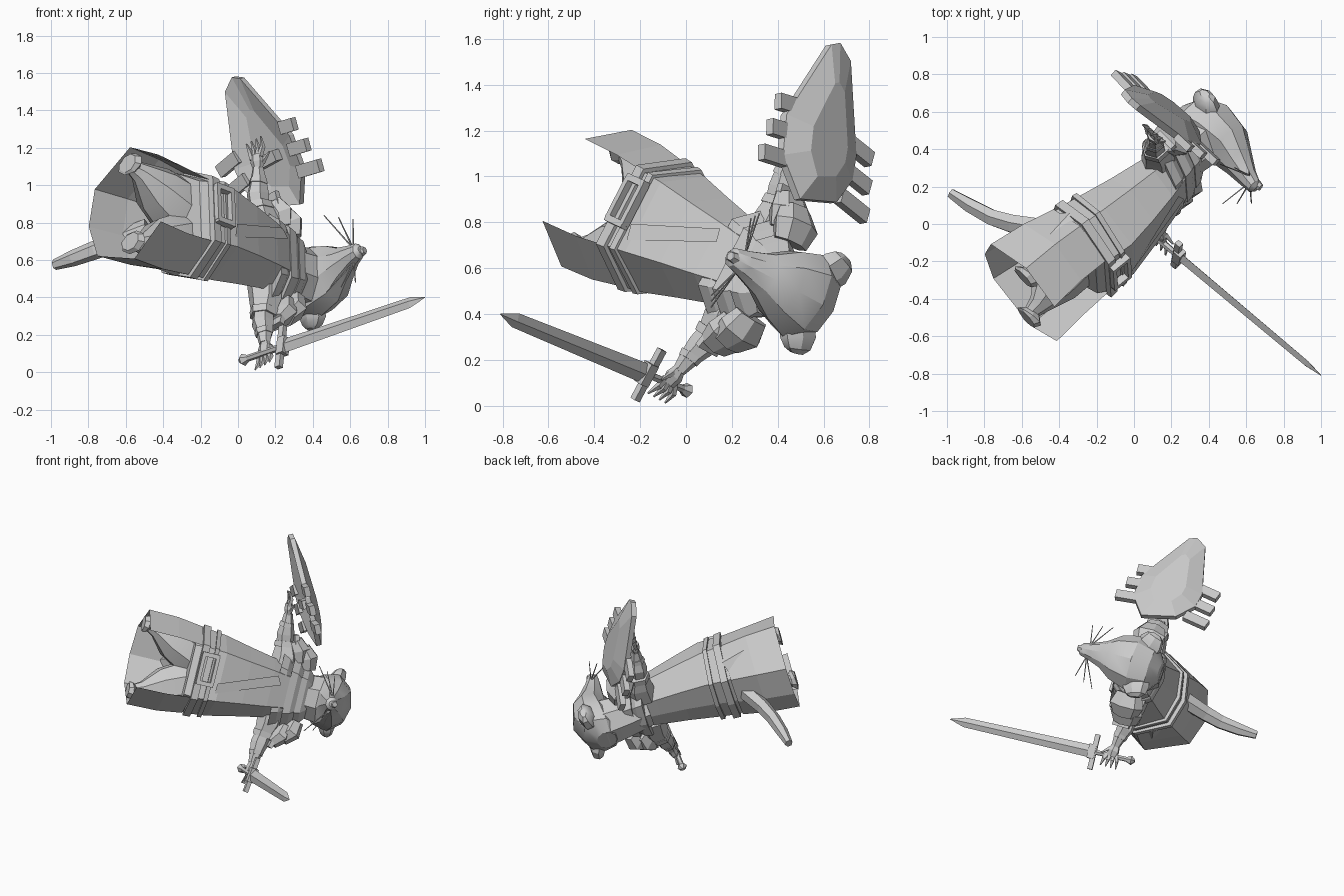
import bpy, math
from mathutils import Vector, Matrix

if "Cube" in bpy.data.objects:
    bpy.data.objects.remove(bpy.data.objects["Cube"])

# Body frame: local x = left side, -y = facing, z = feet to head
FWD = Vector((.66, -.65, .36)).normalized()
UP = Vector((.74, .6, -.28)).normalized()
SIDE = UP.cross(FWD)
ORIGIN = Vector((-.593, -.347, .882))
BODY = Matrix((SIDE, -FWD, UP)).transposed().to_4x4()
BODY.translation = ORIGIN

grey = bpy.data.materials.new("plain grey")
grey.diffuse_color = (.6, .6, .6, 1)
grey.use_nodes = True
grey.node_tree.nodes["Principled BSDF"].inputs["Base Color"].default_value = grey.diffuse_color


def make(name, verts, faces, smooth=False):
    me = bpy.data.meshes.new(name)
    me.from_pydata([BODY @ Vector(v) for v in verts], [], faces)
    me.materials.append(grey)
    ob = bpy.data.objects.new(name, me)
    bpy.context.collection.objects.link(ob)
    bpy.context.view_layer.objects.active = ob
    ob.select_set(True)
    bpy.ops.object.mode_set(mode='EDIT')
    bpy.ops.mesh.select_all(action='SELECT')
    bpy.ops.mesh.normals_make_consistent(inside=False)
    bpy.ops.object.mode_set(mode='OBJECT')
    if smooth:
        bpy.ops.object.shade_smooth_by_angle(angle=math.radians(30))
    ob.select_set(False)
    return ob


def loft(name, rings, closed=True, caps=True, smooth=False):
    n = len(rings[0])
    verts = [p for r in rings for p in r]
    faces = [(i*n+j, i*n+(j+1) % n, (i+1)*n+(j+1) % n, (i+1)*n+j)
             for i in range(len(rings)-1) for j in range(n if closed else n-1)]
    if caps and closed:
        faces += [tuple(range(n)), tuple(range(len(verts)-n, len(verts)))]
    return make(name, verts, faces, smooth)


def limb(name, pts, radii, n=6, flat=1.0, smooth=False):
    """Tapered tube along a path; flat squashes it across."""
    pts = [Vector(p) for p in pts]
    rings = []
    for i, p in enumerate(pts):
        d = (pts[min(i+1, len(pts)-1)] - pts[max(i-1, 0)]).normalized()
        ref = Vector((0, 0, 1)) if abs(d.z) < .8 else Vector((0, 1, 0))
        a = d.cross(ref).normalized()
        b = d.cross(a)
        rings.append([p + radii[i]*(a*math.cos(t) + b*flat*math.sin(t))
                      for t in (2*math.pi*(k+.5)/n for k in range(n))])
    return loft(name, rings, smooth=smooth)


def block(name, c, ax, size):
    c = Vector(c)
    sx, sy, sz = (Vector(a).normalized()*s/2 for a, s in zip(ax, size))
    v = [c + i*sx + j*sy + k*sz for k in (-1, 1) for j in (-1, 1) for i in (-1, 1)]
    return make(name, v, [(0, 1, 3, 2), (4, 5, 7, 6), (0, 1, 5, 4),
                          (2, 3, 7, 6), (0, 2, 6, 4), (1, 3, 7, 5)])


def section(z, rx, yf, yb, tilt=0):
    half = [(.6*rx, yf), (rx, yf*.2), (.6*rx, yb*.8)]
    pts = half + [(0, yb)] + [(-x, y) for x, y in reversed(half)]
    return [(x, y, z + tilt*y) for x, y in pts]


XYZ = ((1, 0, 0), (0, 1, 0), (0, 0, 1))

# Open robe skirt and torso
loft("robe_skirt", [section(-.012, .335, -.275, .295), section(.2, .33, -.255, .26),
                    section(.38, .305, -.25, .215)], closed=False)
loft("torso", [section(.33, .29, -.22, .2), section(.42, .30, -.26, .2),
               section(.55, .285, -.265, .175), section(.74, .245, -.225, .145),
               section(.92, .21, -.18, .125), section(1.08, .17, -.13, .11)])
# Belt, thin upper band and buckle frame
loft("belt", [section(z, r, -r*.87, r*.7, .06) for z, r in
              ((.39, .30), (.39, .322), (.44, .318), (.44, .29))])
loft("upper_band", [section(z, r, -r*.9, r*.66, .1) for z, r in
                    ((.49, .28), (.49, .31), (.52, .305), (.52, .28))])
for s in (-1, 1):
    block("buckle_side", (.1*s-.03, -.29, .44), XYZ, (.03, .04, .12))
    block("buckle_bar", (-.03, -.29, .44 + .05*s), XYZ, (.2, .04, .025))
# Coat overlap down the chest
make("coat_overlap", [(.12, -.27, .53), (.05, -.29, .53), (-.1, -.19, .95), (-.04, -.2, .98)],
     [(0, 1, 2, 3)])

# Layered collar mantle
for z, r, h in ((.99, .27, .1), (1.07, .25, .1), (1.15, .21, .08)):
    loft("mantle_layer", [section(z, r-.03, -.6*r+.03, .66*r-.03, .2),
                          section(z, r, -.6*r, .66*r, .2),
                          section(z+h*.5, r*.93, -.56*r, .63*r, .2),
                          section(z+h, r*.7, -.42*r, .52*r, .2)])

# Neck and head
limb("neck", [(0, .02, 1.0), (0, .04, 1.15), (0, .05, 1.32)], [.14, .155, .175], 8, smooth=True)
head = [(.21, 1.32, .08, .07), (.15, 1.345, .17, .13), (.03, 1.375, .205, .155),
        (-.11, 1.385, .165, .125), (-.21, 1.36, .1, .09), (-.32, 1.33, .06, .055),
        (-.38, 1.32, .045, .04), (-.40, 1.32, .02, .02)]
loft("head", [[(rx*math.cos(t), y, z + rz*math.sin(t)) for t in
               (math.tau*k/9 + math.pi/2 for k in range(9))] for y, z, rx, rz in head], smooth=True)
limb("nose", [(0, -.38, 1.335), (0, -.41, 1.34)], [.03, .02])

for s in (-1, 1):
    # Broad low ears and whiskers
    limb("ear", [(.1*s, .07, 1.38), (.17*s, .1, 1.41), (.215*s, .115, 1.42), (.235*s, .12, 1.42)],
         [.09, .095, .07, .035], 7, .6, True)
    for k in range(3):
        limb("whisker", [(.04*s, -.33, 1.33), ((.19+.02*k)*s, -.37+.06*k, 1.30-.05*k)],
             [.005, .003], 4)

    # Breeches legs and flat paws
    limb("leg", [(.235*s, -.04, -.01), (.215*s, -.04, .07), (.165*s, -.02, .2), (.11*s, 0, .36)],
         [.035, .06, .135, .17], 8, smooth=True)
    limb("foot", [(.235*s, -.05, -.03), (.235*s, -.05, -.012), (.23*s, -.04, .02)],
         [.05, .063, .035], 8, 1.3)

    # Sleeve, forearm, cuff bands and elbow guard
    limb("upper_sleeve", [(.12*s, .02, 1.0), (.24*s, .02, 1.0), (.33*s, .02, .98)],
         [.1, .09, .065])
    limb("forearm", [(.3*s, .02, .98), (.39*s, .01, .965), (.46*s, -.01, .955), (.53*s, -.02, .945)],
         [.055, .062, .045, .03])
    limb("cuff", [(.3*s, .02, .985), (.34*s, .02, .98)], [.08, .075])
    limb("wrist_band", [(.44*s, -.005, .955), (.47*s, -.01, .955)], [.054, .048])
    block("elbow_guard", (.35*s, -.01, 1.045), ((1, 0, -.3*s), (0, 1, 0), (.3*s, 0, 1)),
          (.1, .12, .03))
    # Two stacked shoulder plates
    for x, z, r in ((.3, 1.09, .12), (.26, 1.155, .125)):
        limb("shoulder_plate", [(x*s-.08*s, .01, z+.02), (x*s, .01, z), (x*s+.06*s, .01, z-.05)],
             [r*.75, r, r*.72], 7, .6)
    # Palm and clawed fingers
    limb("palm", [(.52*s, -.02, .945), (.56*s, -.025, .94), (.6*s, -.03, .93)],
         [.03, .045, .035], 6, .7)
    for k in range(4):
        y = -.075 + .032*k
        limb("finger", [(.58*s, y*.6-.01, .93), (.63*s, y, .935), (.68*s, y*1.2, .91)],
             [.016, .015, .004], 4)
    limb("thumb", [(.55*s, -.05, .95), (.6*s, -.1, .96)], [.016, .005], 4)

# Tail
inv = BODY.inverted()
tail = [(-.48, -.03, .76), (-.65, 0, .70), (-.76, .035, .655), (-.88, .1, .61), (-.98, .165, .575)]
limb("tail", [inv @ Vector(p) for p in tail], [.065, .058, .052, .045, .03], 6, .9)

# Sword: pommel, grip, cross guard and tapered blade
pommel, tip = inv @ Vector((.01, .02, .06)), inv @ Vector((1, -.81, .4))
d = (tip - pommel).normalized()
at = lambda t: pommel + d*t
limb("pommel", [at(0), at(.025), at(.06)], [.012, .034, .018])
limb("grip", [at(.04), at(.3)], [.018, .018])
wide = (Vector((1, 0, -.1)) - d*d.dot(Vector((1, 0, -.1)))).normalized()
thin = d.cross(wide)
block("cross_guard", at(.295), (wide, thin, d), (.25, .03, .035))
block("guard_collar", at(.31), (wide, thin, d), (.1, .05, .05))
loft("blade", [[at(t)+wide*w, at(t)+thin*h, at(t)-wide*w, at(t)-thin*h]
               for t, w, h in ((.3, .045, .022), (1.23, .034, .016), (1.335, .002, .002))])

# Shield: domed plate with three angled prongs on each side
long_ax = Vector((.887, 0, .46)).normalized()
fwd = Vector((0, -1, 0))
out = Vector((-.46, 0, .887)).normalized()
top = Vector((-1.055, .03, .843))
outline = [(.02, .057), (-.008, .005), (.045, -.078), (.44, -.21), (.56, -.205),
           (.70, -.115), (.775, .115), (.612, .24), (.423, .25)]
P = lambda t, w, h: top + long_ax*t + fwd*w + out*h
mid = (.48, .02)
inner = [(mid[0]+(t-mid[0])*.6, mid[1]+(w-mid[1])*.5) for t, w in outline]
loft("shield", [[P(t, w, h0 + h1*w*w) for t, w in ring] for ring, h0, h1 in
                ((inner, .005, 0), (outline, -.02, -.4), (outline, .015, -.4), (inner, .05, 0))])
for k in range(3):
    t = .35 + .13*k
    for sgn, a, b in ((1, .2, .30 + .03*k), (-1, .16, .32 + .01*k)):
        t0 = t + (.03 if sgn < 0 else 0)
        m = (a+b)/2
        axis = fwd*sgn + long_ax*.16
        side = axis.cross(out)
        block("shield_prong", P(t0 + .02, sgn*m, -.025), (side, axis, out), (.07, b-a, .04))
# Arm strap behind the shield
block("shield_strap", P(.48, .02, -.02), (long_ax, fwd, out), (.06, .16, .06))
